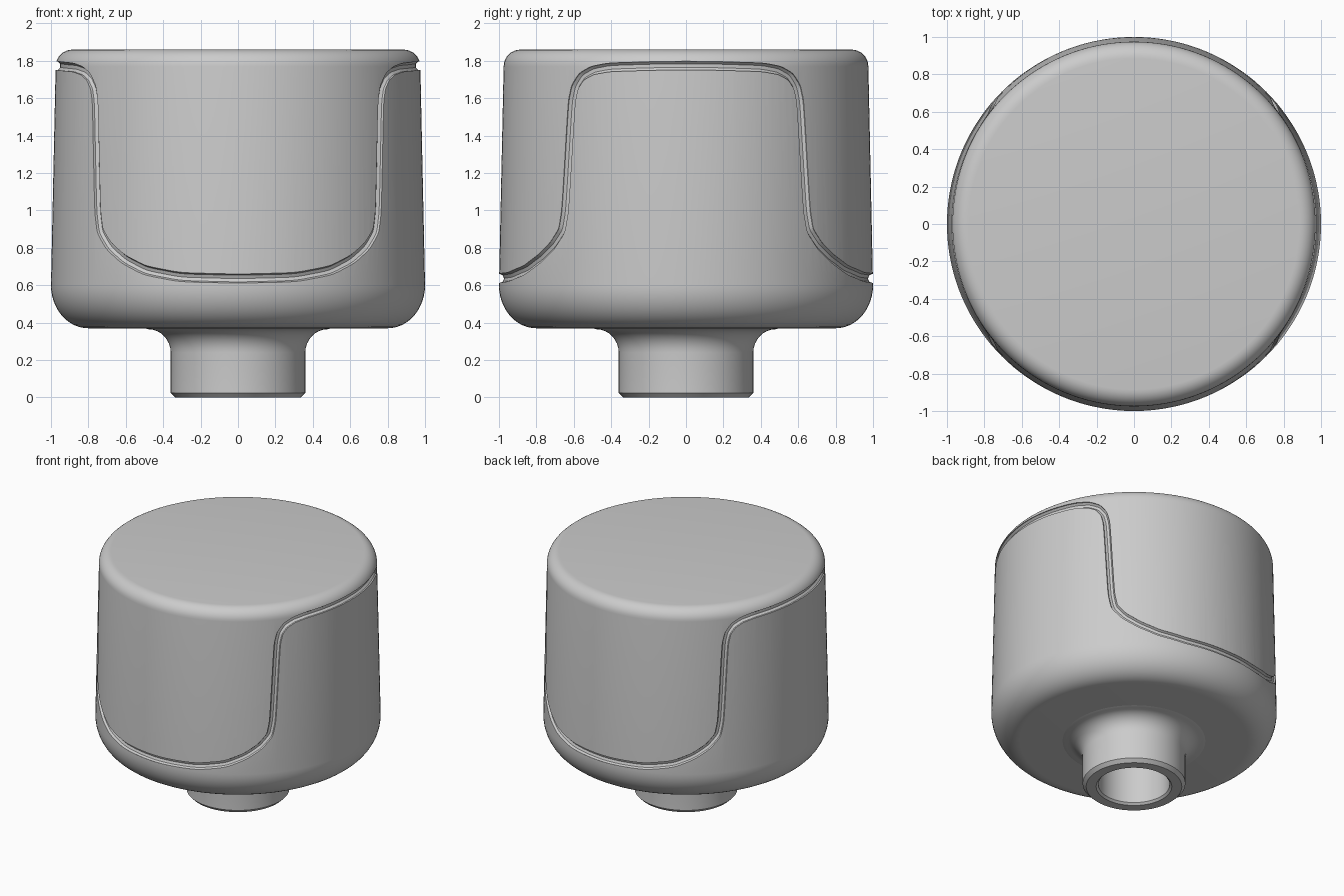
import bpy, bmesh
from math import sin, cos, radians, pi
from mathutils import Matrix

default = bpy.data.objects.get("Cube")
if default:
    bpy.data.objects.remove(default)

grey = bpy.data.materials.new("light grey")
grey.use_nodes = True
COLOUR = (0.6, 0.6, 0.6, 1)
grey.diffuse_color = COLOUR
grey.node_tree.nodes["Principled BSDF"].inputs["Base Color"].default_value = COLOUR


def lathe(name, profile, steps=144):
    """Revolve a (radius, height) profile about z; open ends are filled by fans at radius 0."""
    bm = bmesh.new()
    verts = [bm.verts.new((r, 0, z)) for r, z in profile]
    edges = [bm.edges.new(pair) for pair in zip(verts, verts[1:])]
    bmesh.ops.spin(bm, geom=verts + edges, cent=(0, 0, 0), axis=(0, 0, 1),
                   angle=2 * pi, steps=steps, use_merge=True)
    bmesh.ops.remove_doubles(bm, verts=bm.verts, dist=0.0005)
    bmesh.ops.recalc_face_normals(bm, faces=bm.faces)
    mesh = bpy.data.meshes.new(name)
    bm.to_mesh(mesh)
    bm.free()
    mesh.materials.append(grey)
    obj = bpy.data.objects.new(name, mesh)
    bpy.context.collection.objects.link(obj)
    return obj


def activate(obj):
    bpy.ops.object.select_all(action='DESELECT')
    obj.select_set(True)
    bpy.context.view_layer.objects.active = obj


def wall_radius(z):
    return 1.0 - 0.022 * (z - 0.62)


def arc(r, z, a, b, start, end, n=8):
    """Elliptical corner arc in the profile plane."""
    angles = [radians(start + (end - start) * i / n) for i in range(n + 1)]
    return [(r + a * cos(t), z + b * sin(t)) for t in angles]


# Body: tapered drum with a soft bottom corner and rounded top rim
body = lathe("body",
             [(0, 0.37)]
             + arc(0.80, 0.60, 0.20, 0.23, -90, 0, 12)
             + arc(0.885, 1.77, 0.09, 0.09, 0, 90)
             + [(0, 1.86)])

# Stem: hollow socket, flared where it meets the body
stem = lathe("stem",
             [(0.50, 0.37)]
             + arc(0.48, 0.24, 0.12, 0.125, 90, 180)
             + [(0.36, 0.025), (0.335, 0), (0.265, 0), (0.25, 0.015), (0.25, 0.366), (0, 0.366)], 96)

# Seam: one eighth of the winding line as (degrees from the front, height)
eighth = [(0, 0.635), (18, 0.643), (30, 0.68), (38, 0.74), (44, 0.81), (48, 0.89),
          (49.3, 1.0), (51.3, 1.58), (52.5, 1.66), (55, 1.715), (59, 1.748),
          (65, 1.765), (78, 1.772), (90, 1.775)]
quarter = []
for (a0, z0), (a1, z1) in zip(eighth, eighth[1:]):
    for k in range(3):
        quarter.append((a0 + (a1 - a0) * k / 3, z0 + (z1 - z0) * k / 3))
quarter.append(eighth[-1])
half = quarter + [(180 - a, z) for a, z in reversed(quarter[1:-1])]
loop = half + [(a + 180, z) for a, z in half]

# Groove cutter: a thin tube along the seam
curve = bpy.data.curves.new("seam_cutter", 'CURVE')
curve.dimensions = '3D'
curve.bevel_depth = 0.025
curve.bevel_resolution = 2
spline = curve.splines.new('NURBS')
spline.points.add(len(loop) - 1)
for point, (a, z) in zip(spline.points, loop):
    r = wall_radius(z)
    point.co = (r * sin(radians(a)), -r * cos(radians(a)), z, 1)
spline.use_cyclic_u = True
spline.order_u = 4
spline.resolution_u = 3
curve.materials.append(grey)
cutter = bpy.data.objects.new("seam_cutter", curve)
bpy.context.collection.objects.link(cutter)
activate(cutter)
bpy.ops.object.convert(target='MESH')
cutter = bpy.context.view_layer.objects.active
cutter.hide_render = True

# Cut the seam groove into the body
activate(body)
cut = body.modifiers.new("seam_groove", 'BOOLEAN')
cut.operation = 'DIFFERENCE'
cut.solver = 'EXACT'
cut.object = cutter
bpy.ops.object.modifier_apply(modifier=cut.name)
bpy.data.objects.remove(cutter)

for obj in (body, stem):
    activate(obj)
    bpy.ops.object.shade_smooth_by_angle(angle=radians(32))
